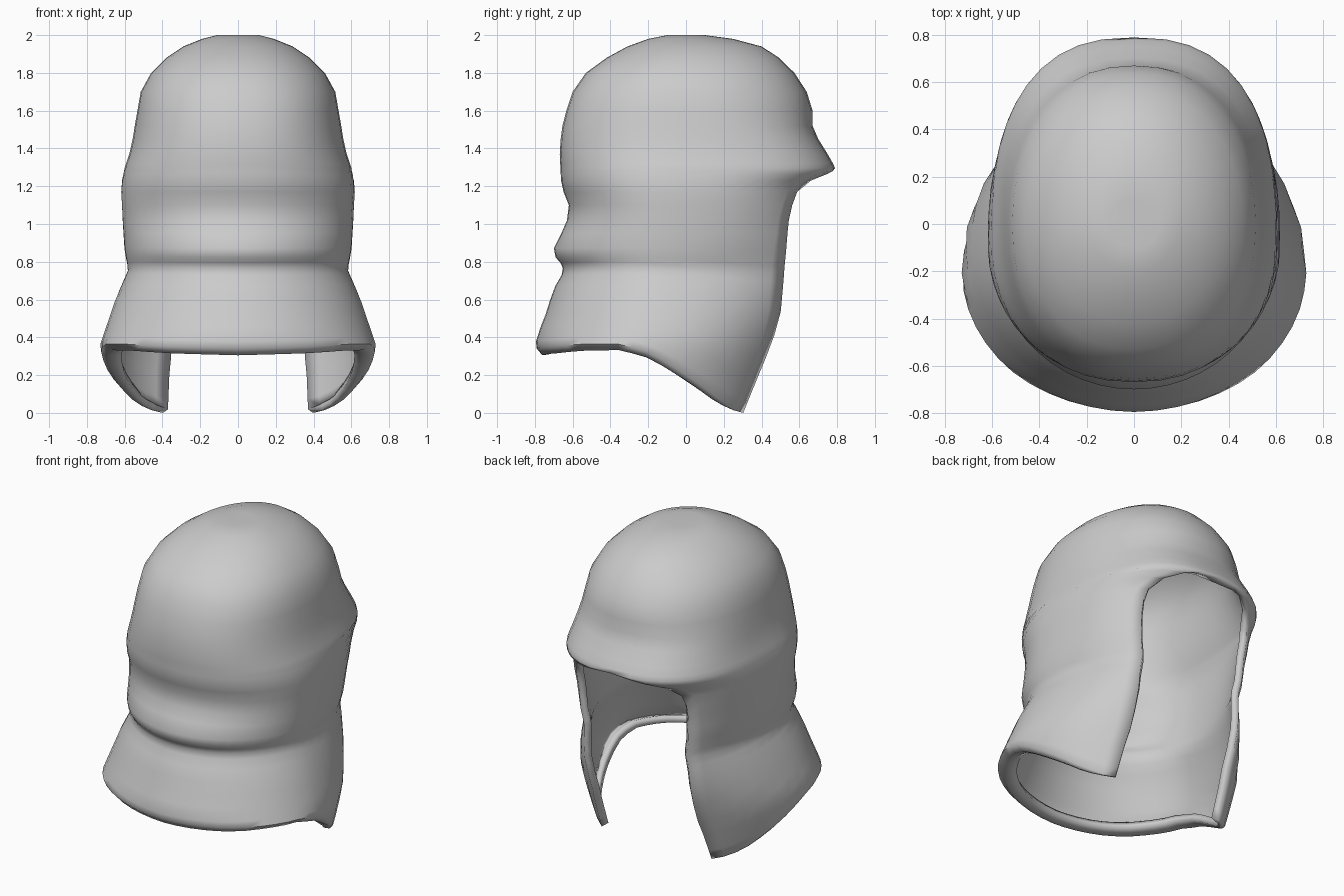
import bpy, bmesh, math

if "Cube" in bpy.data.objects:
    bpy.data.objects.remove(bpy.data.objects["Cube"])

COLS = 40  # columns around the hood, from one face edge to the other


def lerp_table(table, v, k=1):
    """Linear lookup of column k in a table sorted on its first column."""
    if v <= table[0][0]:
        return table[0][k]
    for a, b in zip(table, table[1:]):
        if v <= b[0]:
            return a[k] + (b[k] - a[k]) * (v - a[0]) / (b[0] - a[0])
    return table[-1][k]


# height, half width
WIDTH = [(0, .66), (.2, .705), (.36, .73), (.45, .70), (.6, .65), (.76, .58), (.85, .60),
         (1.0, .61), (1.2, .62), (1.3, .60), (1.4, .565), (1.5, .55), (1.7, .515), (1.8, .46),
         (1.88, .38), (1.94, .29), (1.98, .19), (2.0, .11)]
# height, y of the creased neck side
NECK = [(.3, -.77), (.36, -.80), (.43, -.78), (.5, -.75), (.66, -.70), (.72, -.66), (.78, -.65),
        (.82, -.69), (.87, -.70), (.95, -.66), (1.02, -.63), (1.1, -.62), (1.2, -.66),
        (1.4, -.67), (1.55, -.65), (1.7, -.60), (1.8, -.53), (1.88, -.42), (1.94, -.31),
        (1.98, -.2), (2.0, -.1)]
# height, y of the face side
FACE = [(0, .43), (.34, .55), (.5, .635), (.8, .72), (1.0, .68), (1.17, .69), (1.23, .73),
        (1.27, .785), (1.3, .79), (1.37, .75), (1.45, .70), (1.52, .67), (1.6, .67),
        (1.73, .63), (1.83, .55), (1.9, .47), (1.94, .40), (1.98, .25), (2.0, .1)]
# height, squareness of the face half, squareness of the neck half
SQUARE = [(.8, 2, 2), (1.0, 2.3, 2.05), (1.15, 2.5, 2.1), (1.4, 2.5, 2.3), (1.6, 2.2, 2.3),
          (1.8, 2.1, 2.2), (2.0, 2, 2)]
# height, y of the widest point
MIDDLE = [(0, -.2), (.36, -.2), (.8, -.1), (1.2, -.08), (1.5, 0), (2.0, 0)]
# height, angle of the face opening edge
OPENING = [(0, 143), (.34, 149), (.5, 146), (.8, 139.5), (1.0, 142.5), (1.1, 144), (1.17, 147),
           (1.23, 153.5), (1.265, 163), (1.28, 170), (1.295, 180)]
# angle, height of the lower hem
HEM = [(0, .34), (30, .35), (55, .365), (75, .365), (90, .32), (107, .205), (125, .09),
       (137, .03), (148, 0)]
ROWS = [.31, .35, .43, .5, .58, .66, .72, .76, .79, .82, .87, .95, 1.02, 1.1, 1.17, 1.23,
        1.265, 1.28, 1.295, 1.32, 1.37, 1.45, 1.52, 1.6, 1.7, 1.8, 1.88, 1.94, 1.98, 2.0]
# inward roll and drop of the hem, innermost first
ROLL = [(.17, .015), (.11, .03), (.05, .035)]


def hood_point(row, u, curl=0, drop=0):
    z = row
    if row < .9:  # lower rows follow the hem
        hem = lerp_table(HEM, abs(u) * 148)
        z = hem + (row - .31) / .59 * (.9 - hem)
    phi = math.radians(u * lerp_table(OPENING, z))
    mid = lerp_table(MIDDLE, z)
    s, c = math.sin(phi), math.cos(phi)
    side, outline = (1, FACE) if c < 0 else (2, NECK)
    p = 2 / lerp_table(SQUARE, z, side)
    s, c = math.copysign(abs(s) ** p, s), abs(c) ** p
    fade = 1 - u ** 4  # the rolled hem fades out at the cheek tips
    k = 1 - curl * fade
    return (lerp_table(WIDTH, z) * s * k, mid + c * (lerp_table(outline, z) - mid) * k,
            z - drop * fade)


# Hood shell, starting with the rolled hem
us = [2 * i / COLS - 1 for i in range(COLS + 1)]
bm = bmesh.new()
grid = [[bm.verts.new(hood_point(ROWS[0], u, *roll)) for u in us] for roll in ROLL]
grid += [[bm.verts.new(hood_point(r, u)) for u in us] for r in ROWS]
for lo, hi in zip(grid, grid[1:]):
    for i in range(COLS):
        bm.faces.new((lo[i], lo[i + 1], hi[i + 1], hi[i]))
crown = bm.verts.new((0, 0, 1.985))
for i in range(COLS):
    bm.faces.new((grid[-1][i], grid[-1][i + 1], crown))
bmesh.ops.remove_doubles(bm, verts=bm.verts[:], dist=.0005)
bmesh.ops.dissolve_degenerate(bm, edges=bm.edges[:], dist=.0005)
mesh = bpy.data.meshes.new("hood")
bm.to_mesh(mesh)
bm.free()
hood = bpy.data.objects.new("hood", mesh)
bpy.context.collection.objects.link(hood)

# Cloth thickness
solid = hood.modifiers.new("cloth_thickness", 'SOLIDIFY')
solid.thickness = .045
solid.offset = -1

grey = bpy.data.materials.new("grey cloth")
grey.diffuse_color = (.6, .6, .6, 1)
grey.use_nodes = True
grey.node_tree.nodes["Principled BSDF"].inputs["Base Color"].default_value = grey.diffuse_color
mesh.materials.append(grey)

bpy.context.view_layer.objects.active = hood
hood.select_set(True)
bpy.ops.object.shade_smooth_by_angle(angle=math.radians(60))
